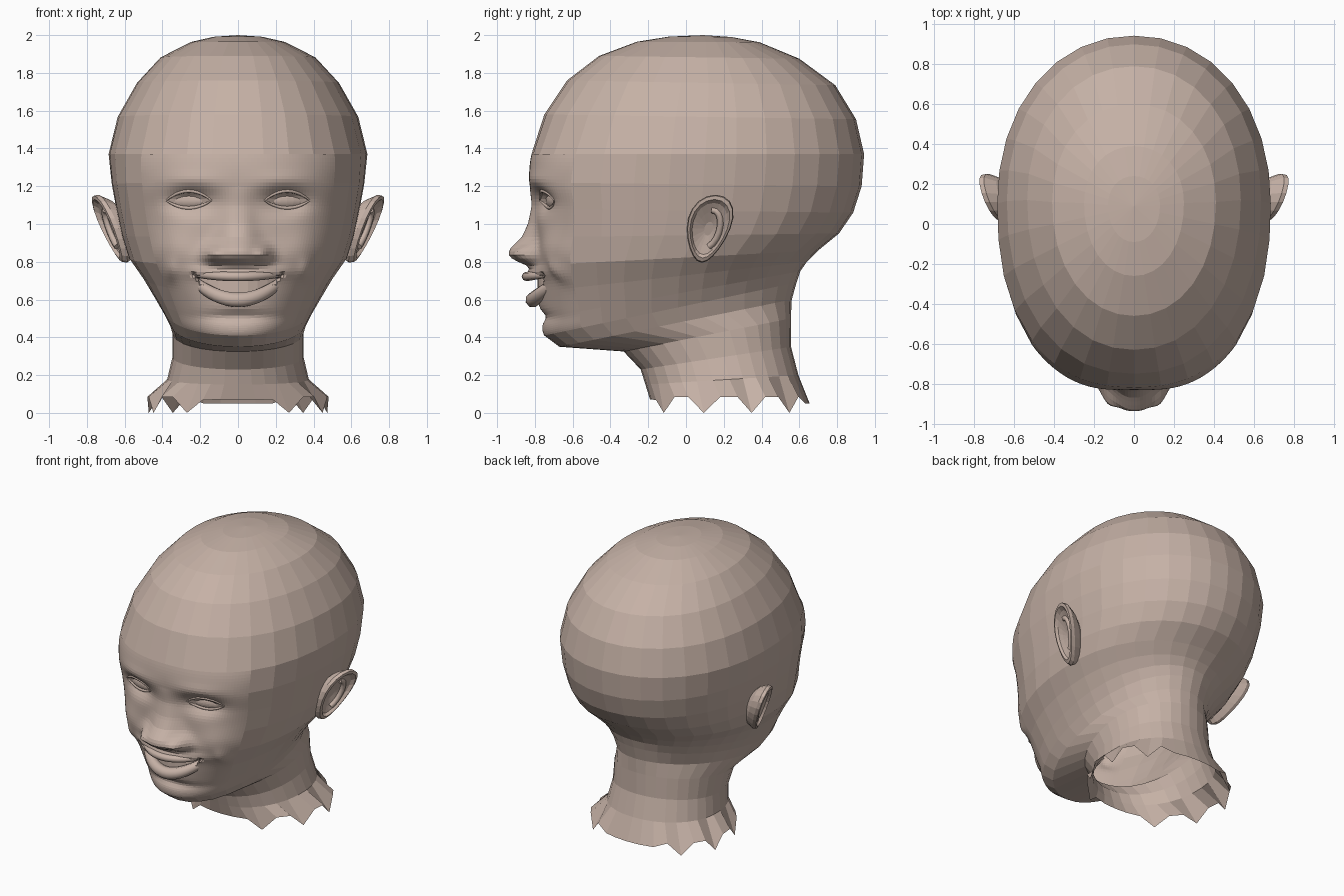
import bpy, bmesh, math
from mathutils import Vector
from mathutils.bvhtree import BVHTree

cube = bpy.data.objects.get("Cube")
if cube:
    bpy.data.objects.remove(cube)

skin = bpy.data.materials.new("skin")
skin.use_nodes = True
SKIN = (0.56, 0.44, 0.38, 1)
skin.diffuse_color = SKIN
skin.node_tree.nodes["Principled BSDF"].inputs["Base Color"].default_value = SKIN

# Head rings from crown to neck: front z, front y, back z, back y, half width
RINGS = [
    (2.0, .09, 2.0, .09, 0), (1.992, -.09, 1.99, .24, .13), (1.965, -.26, 1.962, .39, .25),
    (1.89, -.46, 1.875, .6, .41), (1.76, -.63, 1.735, .79, .535),
    (1.58, -.75, 1.555, .9, .637), (1.37, -.818, 1.37, .943, .685),
    (1.22, -.828, 1.2, .93, .668), (1.08, -.8, 1.06, .885, .642),
    (.93, -.79, .95, .81, .615), (.78, -.8, .86, .7, .578),
    (.64, -.79, .8, .64, .505), (.5, -.765, .75, .605, .445),
    (.41, -.75, .69, .585, .4), (.35, -.67, .6, .56, .363),
    (.325, -.33, .5, .555, .347), (.23, -.24, .35, .556, .347),
    (.15, -.215, .2, .595, .375), (.07, -.19, .05, .655, .48)]
# Nose ridge: z, height above the face, half width
NOSE = [(1.2, 0, .06), (1.1, .015, .07), (1, .045, .09), (.93, .08, .11),
        (.875, .135, .13), (.84, .145, .145), (.81, .115, .145), (.775, .015, .13)]
COLS, LAST = 32, len(RINGS) - 1


def finish(name, bm):
    mesh = bpy.data.meshes.new(name)
    bm.to_mesh(mesh)
    bm.free()
    mesh.materials.append(skin)
    obj = bpy.data.objects.new(name, mesh)
    bpy.context.collection.objects.link(obj)


def tube(name, points, radii):
    curve = bpy.data.curves.new(name, "CURVE")
    curve.dimensions = "3D"
    curve.bevel_depth = 1
    curve.bevel_resolution = 2
    curve.use_fill_caps = True
    spline = curve.splines.new("POLY")
    spline.points.add(len(points) - 1)
    for p, co, r in zip(spline.points, points, radii):
        p.co = (*co, 1)
        p.radius = r
    curve.materials.append(skin)
    bpy.context.collection.objects.link(bpy.data.objects.new(name, curve))


def ring_at(v):
    """Smoothly blended ring values at a fractional row."""
    i = min(int(v), LAST - 1)
    t = v - i
    a, b, c, d = (RINGS[max(0, min(LAST, i + k))] for k in (-1, 0, 1, 2))
    return [q + t / 2 * (r - p + t * (2 * p - 5 * q + 4 * r - s + t * (3 * (q - r) + s - p)))
            for p, q, r, s in zip(a, b, c, d)]


def bump(x, z, cx, cz, rx, rz):
    return math.exp(-((abs(x) - cx) / rx) ** 2 - ((z - cz) / rz) ** 2)


def nose(x, z):
    for (z0, h0, w0), (z1, h1, w1) in zip(NOSE, NOSE[1:]):
        if z1 <= z <= z0:
            t = (z0 - z) / (z0 - z1)
            w = w0 + t * (w1 - w0)
            return (h0 + t * (h1 - h0)) * math.exp(-abs(x / w) ** 2.6)
    return 0


def features(x, z):
    """Forward displacement of the face."""
    d = nose(x, z)
    d += .05 * bump(x, z, .135, .845, .045, .04)      # nostril wings
    d -= .065 * bump(x, z, .25, 1.12, .12, .065)      # eye sockets
    d += .012 * bump(x, z, .25, 1.23, .16, .045)      # brows
    d += .03 * bump(x, z, .36, .87, .12, .1)          # cheeks
    d += .025 * bump(x, z, .36, .75, .04, .06)        # smile folds
    d += .04 * bump(x, z, 0, .745, .22, .035)         # upper lip
    d -= .025 * bump(x, z, 0, .51, .17, .03)          # crease above chin
    u = 1 - (x / .25) ** 2
    if u > 0 and abs(z - .735 + .07 * u) < .045 * u:  # open mouth
        d -= .09 * min(1, 2 * u)
    return d


def head_point(u, v):
    zf, yf, zb, yb, w = ring_at(v)
    angle = math.tau * u / COLS
    s, c = math.sin(angle), math.cos(angle)
    power = 2.1
    if c > 0:
        power += .5 * math.exp(-((v - 8) / 2.5) ** 2)
    r = (abs(s) ** power + abs(c) ** power) ** (-1 / power)
    yc = (yf + yb) / 2 + .04 * min(v / 2, 1)
    x = w * s * r
    y = yc - (yc - yf if c > 0 else yb - yc) * c * r
    t = (y - yf) / (yb - yf) if yb - yf > .001 else 0
    z = zf + (zb - zf) * t
    if c > .3:
        y -= features(x, z) * min(1, (c - .3) * 4)
    if v == LAST and abs(s) > .5:                     # torn neck edge
        z = 0 if round(abs(u)) % 3 == 0 else .085
    return Vector((x, y, z))


# Head and neck: coarse flat grid, refined over the face, then wrapped
bm = bmesh.new()
grid = [[bm.verts.new((u - COLS // 2, v, 0)) for u in range(COLS + 1)] for v in range(LAST + 1)]
for v in range(LAST):
    for u in range(COLS):
        bm.faces.new((grid[v][u], grid[v + 1][u], grid[v + 1][u + 1], grid[v][u + 1]))
face_edges = [e for e in bm.edges if all(abs(p.co.x) <= 4 and 6 <= p.co.y <= 13 for p in e.verts)]
bmesh.ops.subdivide_edges(bm, edges=face_edges, cuts=7, use_grid_fill=True)
for p in bm.verts:
    p.co = head_point(p.co.x, p.co.y)
bmesh.ops.remove_doubles(bm, verts=bm.verts, dist=.0005)
bmesh.ops.recalc_face_normals(bm, faces=bm.faces)
tree = BVHTree.FromBMesh(bm)
finish("head_and_neck", bm)


def on_face(x, z):
    hit = tree.ray_cast(Vector((x, -2, z)), Vector((0, 1, 0)))[0]
    return Vector((x, hit.y, z))


# Lips
steps = [i / 10 for i in range(-10, 11)]


def lip(name, y, z, rise, thick):
    points = [(.27 * t, y + .16 * t * t + .03 * t ** 6, z + rise * t * t) for t in steps]
    tube(name, points, [thick * math.sqrt(1 - t * t) + .003 for t in steps])


lip("upper_lip", -.845, .722, .016, .022)
lip("lower_lip", -.81, .598, .14, .038)

# Upper teeth
bm = bmesh.new()
for i in range(-3, 5):
    x = (i - .5) * .052
    made = bmesh.ops.create_cube(bm, size=1)["verts"]
    for p in made:
        px = x + p.co.x * .0515
        p.co = (px, -.765 + 1.9 * px * px + p.co.y * .04, .67 + x * x + p.co.z * .09)
finish("teeth", bm)


def ear(name, side):
    rings = [(.5, -.1), (.85, -.05), (1, 0), (.97, .025), (.86, .03),
             (.76, .01), (.5, -.005), (.2, -.02)]
    bm = bmesh.new()
    loops = []
    for scale, out in rings:
        loop = []
        for k in range(20):
            angle = math.tau * k / 20
            b = scale * .18 * math.sin(angle)
            a = scale * .115 * math.cos(angle) * (1 + 1.6 * b) + .2 * b
            loop.append(bm.verts.new((side * (.665 + out + .36 * b + .3 * a), .12 + a, .975 + b)))
        loops.append(loop)
    for low, high in zip(loops, loops[1:]):
        for k in range(20):
            n = (k + 1) % 20
            bm.faces.new((low[k], low[n], high[n], high[k]))
    bm.faces.new(loops[-1])
    bmesh.ops.recalc_face_normals(bm, faces=bm.faces)
    finish(name, bm)


# Ears, eyes and lids on both sides
for label, side in (("left", 1), ("right", -1)):
    ear(label + "_ear", side)
    fold = []
    for i in range(9):
        angle = -1.2 + i * .35
        a, b = .06 * math.cos(angle), .1 * math.sin(angle)
        fold.append((side * (.665 + .36 * b + .3 * a), .12 + a + .2 * b, .975 + b))
    tube(label + "_ear_fold", fold, [.018] * 9)

    bm = bmesh.new()
    bmesh.ops.create_uvsphere(bm, u_segments=20, v_segments=12, radius=1)
    center = on_face(side * .26, 1.125)
    for p in bm.verts:
        x, y, z = p.co
        p.co = center + Vector((x * .115, y * .035 + .015 + side * x * .03, z * .045))
    finish(label + "_eye", bm)
    for lid, arch in (("upper", .05), ("lower", -.04)):
        points = []
        for t in steps:
            x = side * (.26 + .12 * t)
            points.append(on_face(x, 1.125 + arch * (1 - t * t)))
        tube(label + "_" + lid + "_lid", points, [.004 + .006 * (1 - t * t) for t in steps])
